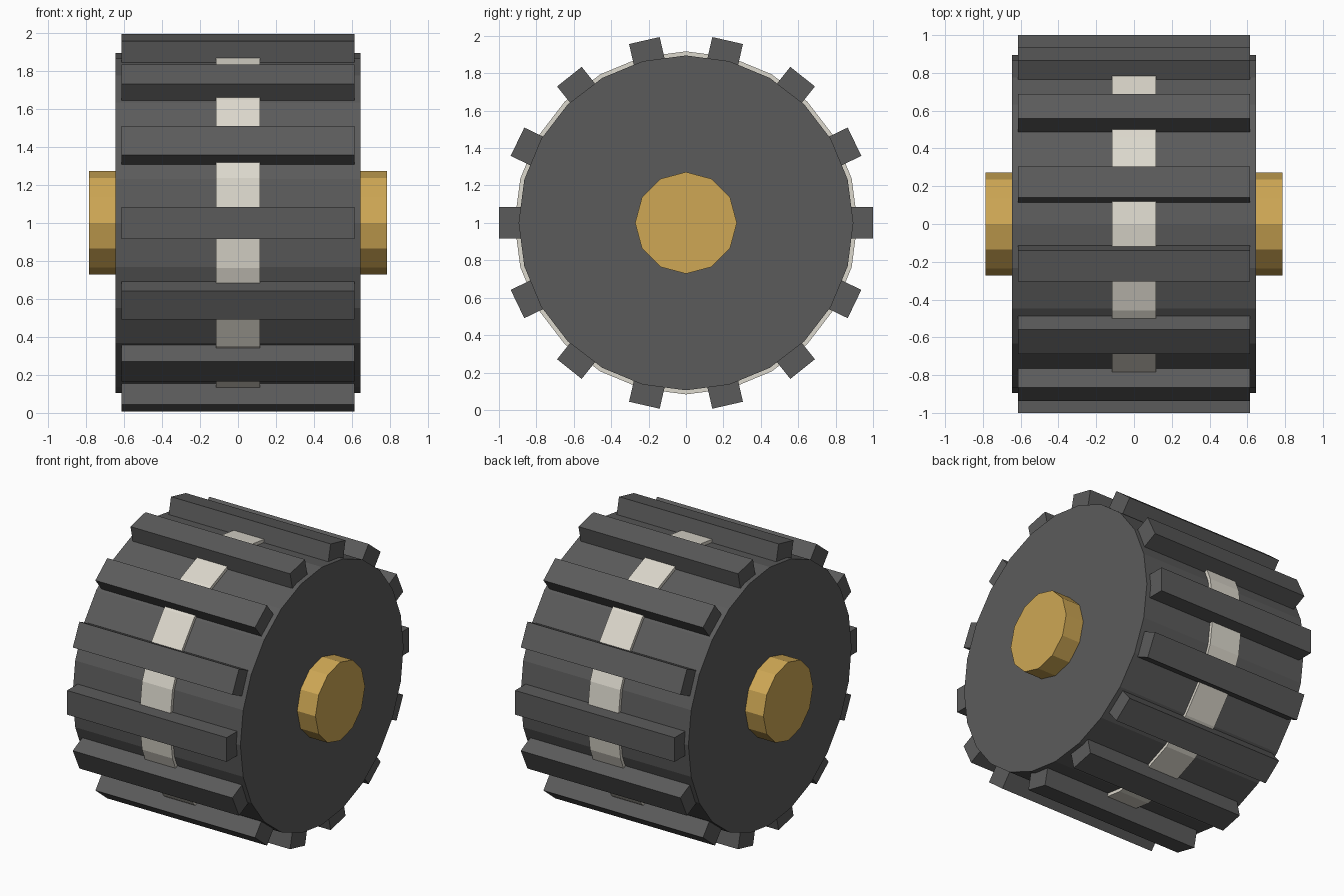
import bpy
import math
from mathutils import Matrix

if "Cube" in bpy.data.objects:
    bpy.data.objects.remove(bpy.data.objects["Cube"])


def material(name, color):
    m = bpy.data.materials.new(name)
    m.diffuse_color = (*color, 1)
    m.use_nodes = True
    m.node_tree.nodes["Principled BSDF"].inputs["Base Color"].default_value = m.diffuse_color
    return m


rubber = material("dark rubber", (0.105, 0.105, 0.105))
cream = material("cream band", (0.72, 0.69, 0.61))
gold = material("gold hub", (0.62, 0.39, 0.09))


def drum(name, sides, radius, half_width, mat):
    """Flat-sided cylinder lying along x, with a corner pointing straight up."""
    bpy.ops.mesh.primitive_cylinder_add(vertices=sides, radius=radius, depth=2 * half_width)
    ob = bpy.context.object
    ob.name = name
    ob.data.transform(Matrix.Rotation(math.pi / 2, 4, 'Y'))
    ob.location = (0, 0, 1)
    ob.data.materials.append(mat)
    return ob


# Wheel body, centre band and axle hub
drum("wheel_body", 24, 0.895, 0.645, rubber)
drum("centre_band", 24, 0.917, 0.117, cream)
drum("axle_hub", 12, 0.272, 0.785, gold)

# Tread bars evenly spaced around the rim
BARS = 14
INNER, OUTER = 0.82, 1.0
for i in range(BARS):
    a = 2 * math.pi * i / BARS
    r = (INNER + OUTER) / 2
    bpy.ops.mesh.primitive_cube_add(size=1)
    bar = bpy.context.object
    bar.name = f"tread_bar_{i + 1}"
    bar.data.transform(Matrix.Diagonal((1.226, OUTER - INNER, 0.168, 1)))
    bar.location = (0, r * math.cos(a), 1 + r * math.sin(a))
    bar.rotation_euler = (a, 0, 0)
    bar.data.materials.append(rubber)
